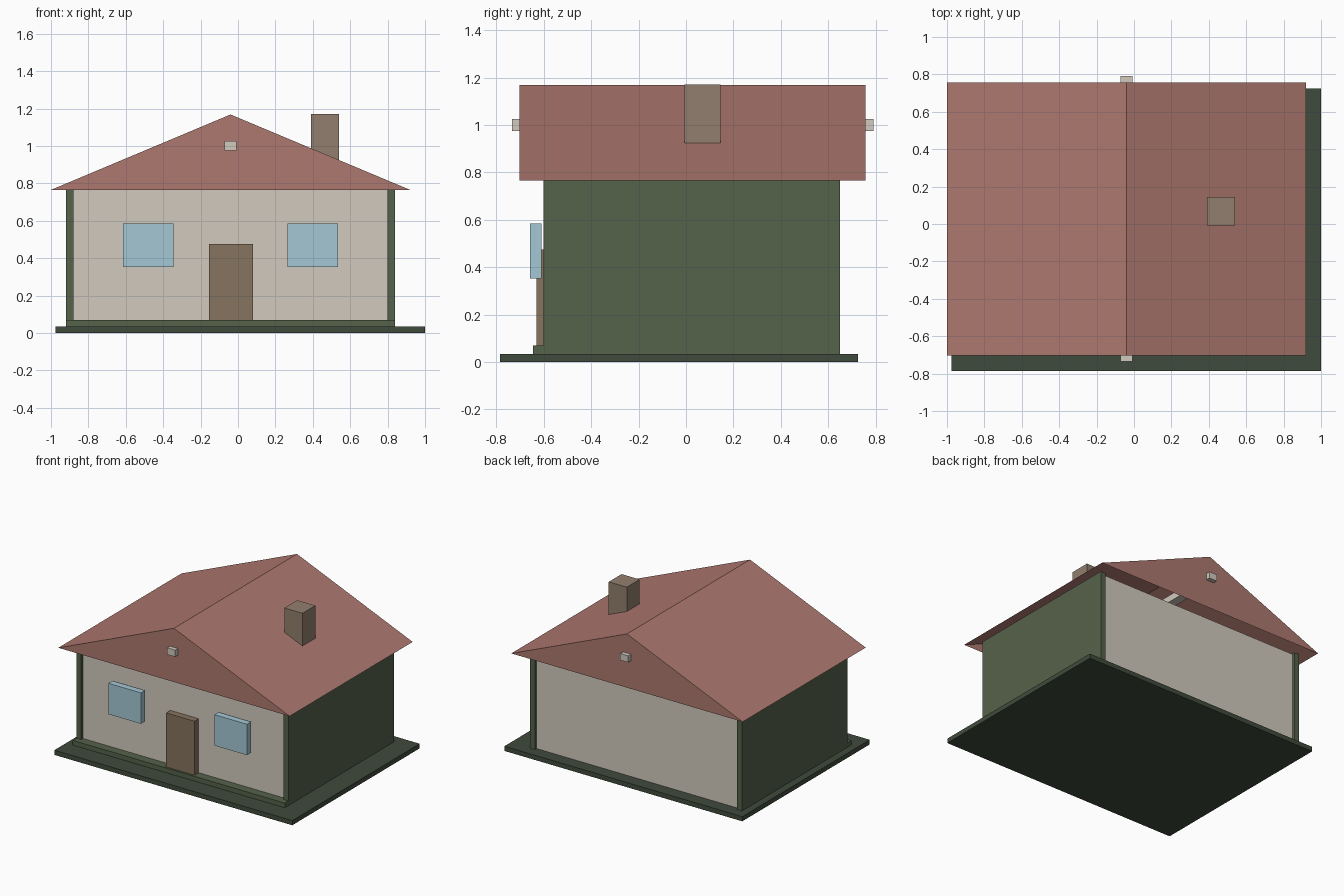
import bpy
import bmesh

if "Cube" in bpy.data.objects:
    bpy.data.objects.remove(bpy.data.objects["Cube"])

CX = -0.04  # centre line of the house (the plinth is offset from it)


def material(name, rgb):
    mat = bpy.data.materials.new(name)
    mat.diffuse_color = [(c / 255) ** 2.2 for c in rgb] + [1]
    mat.use_nodes = True
    mat.node_tree.nodes["Principled BSDF"].inputs["Base Color"].default_value = mat.diffuse_color
    return mat


ROOF = material("roof_red", (172, 120, 111))
CREAM = material("cream", (208, 200, 188))
GREEN = material("green", (86, 98, 76))
DARK = material("dark_green", (66, 76, 62))
GLASS = material("glass_blue", (163, 199, 212))
WOOD = material("door_brown", (133, 115, 95))
BRICK = material("chimney_brown", (145, 126, 110))


def add_object(name, bm, mat):
    bmesh.ops.recalc_face_normals(bm, faces=bm.faces)
    mesh = bpy.data.meshes.new(name)
    bm.to_mesh(mesh)
    bm.free()
    mesh.materials.append(mat)
    obj = bpy.data.objects.new(name, mesh)
    bpy.context.collection.objects.link(obj)
    return obj


def box(name, x, y, z, mat):
    """Box from (min, max) ranges on each axis."""
    bm = bmesh.new()
    bmesh.ops.create_cube(bm, size=1)
    for v in bm.verts:
        v.co = [r[0] if c < 0 else r[1] for c, r in zip(v.co, (x, y, z))]
    return add_object(name, bm, mat)


# Plinth and floor slab with its front step
box("plinth", (-0.975, 1.0), (-0.785, 0.725), (0, 0.035), DARK)
box("floor_slab", (CX - 0.88, CX + 0.88), (-0.645, 0.62), (0.02, 0.07), GREEN)

# Side walls and windows, mirrored about the centre line
for side, s in (("left", -1), ("right", 1)):
    wall = sorted((CX + s * 0.84, CX + s * 0.88))
    box(side + "_wall", wall, (-0.602, 0.65), (0.01, 0.775), GREEN)
    pane = sorted((CX + s * 0.305, CX + s * 0.575))
    box(side + "_window", pane, (-0.658, -0.61), (0.353, 0.585), GLASS)

# Front and back walls, set in slightly between the side walls
for name, y in (("front_wall", (-0.58, -0.54)), ("back_wall", (0.59, 0.63))):
    box(name, (CX - 0.84, CX + 0.84), y, (0.01, 0.77), CREAM)

# Door
box("door", (CX - 0.115, CX + 0.12), (-0.63, -0.575), (0.07, 0.475), WOOD)

# Gabled roof shell, open underneath
bm = bmesh.new()
profile = [(CX - 0.96, 0.765), (CX, 1.168), (CX + 0.96, 0.765)]
front, back = [[bm.verts.new((x, y, z)) for x, z in profile] for y in (-0.702, 0.757)]
bm.faces.new(front)
bm.faces.new(back)
for i in range(2):
    bm.faces.new((front[i], front[i + 1], back[i + 1], back[i]))
add_object("roof", bm, ROOF)

# Ridge beam poking out of both gables
box("ridge_beam", (CX - 0.033, CX + 0.033), (-0.735, 0.79), (0.975, 1.025), CREAM)

# Chimney
box("chimney", (0.39, 0.54), (-0.007, 0.145), (0.88, 1.17), BRICK)
